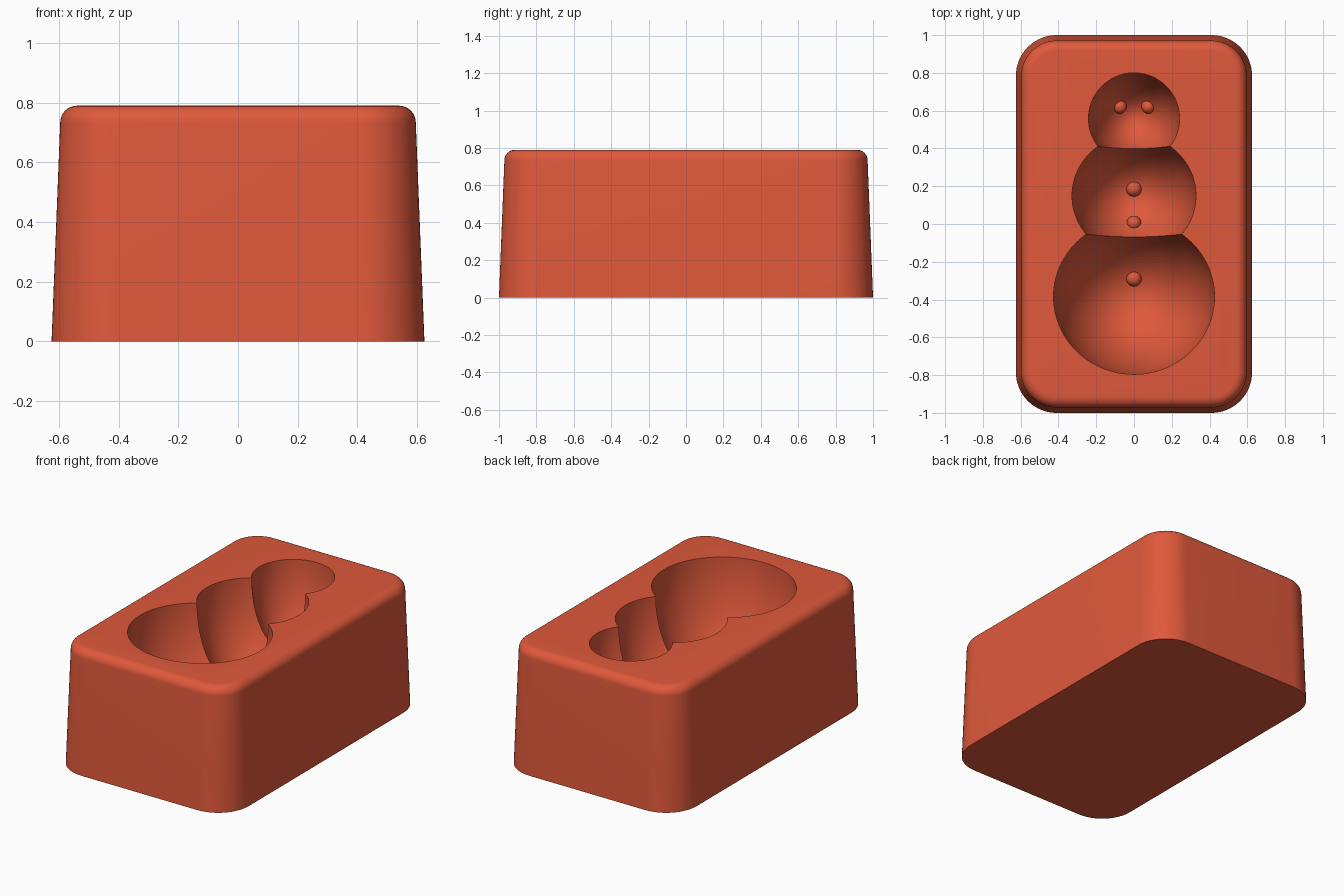
import bpy, bmesh, math

old = bpy.data.objects.get("Cube")
if old:
    bpy.data.objects.remove(old, do_unlink=True)

TOP = 0.79
red = bpy.data.materials.new("brick_red")
red.use_nodes = True
colour = (0.74, 0.10, 0.044, 1)
red.diffuse_color = colour
red.node_tree.nodes["Principled BSDF"].inputs["Base Color"].default_value = colour

# Cavities: name, centre y, half sizes in x, y and depth
CAVITIES = {
    "base": (-0.385, 0.426, 0.411, 0.70),
    "body": (0.15, 0.328, 0.32, 0.61),
    "head": (0.559, 0.241, 0.241, 0.51),
}


def finish(bm, name):
    bmesh.ops.recalc_face_normals(bm, faces=bm.faces)
    mesh = bpy.data.meshes.new(name)
    bm.to_mesh(mesh)
    bm.free()
    mesh.materials.append(red)
    obj = bpy.data.objects.new(name, mesh)
    bpy.context.collection.objects.link(obj)
    return obj


def activate(obj):
    bpy.ops.object.select_all(action="DESELECT")
    obj.select_set(True)
    bpy.context.view_layer.objects.active = obj


def ellipsoid(name, centre, size, segments, rings):
    bm = bmesh.new()
    bmesh.ops.create_uvsphere(bm, u_segments=segments, v_segments=rings, radius=1)
    bmesh.ops.scale(bm, vec=size, verts=bm.verts)
    bmesh.ops.translate(bm, vec=centre, verts=bm.verts)
    return finish(bm, name)


def rounded_ring(bm, inset, z, steps=16):
    """Rounded rectangle of vertices, shrunk by inset."""
    radius = 0.215 - inset
    cx, cy = 0.625 - 0.215, 1 - 0.215
    ring = []
    for quarter, (sx, sy) in enumerate([(1, 1), (-1, 1), (-1, -1), (1, -1)]):
        for i in range(steps + 1):
            a = (quarter + i / steps) * math.pi / 2
            ring.append(bm.verts.new((sx * cx + radius * math.cos(a),
                                      sy * cy + radius * math.sin(a), z)))
    return ring


# Tapered block with a rounded top edge
bm = bmesh.new()
fillet, wall = 0.056, 0.029
levels = [(0, 0)]
for i in range(9):
    a = i / 8 * math.pi / 2
    levels.append((wall + fillet * (1 - math.cos(a)), TOP - fillet * (1 - math.sin(a))))
rings = [rounded_ring(bm, inset, z) for inset, z in levels]
bm.faces.new(rings[0])
bm.faces.new(rings[-1])
for low, high in zip(rings, rings[1:]):
    for i in range(len(low)):
        j = (i + 1) % len(low)
        bm.faces.new((low[i], low[j], high[j], high[i]))
block = finish(bm, "mould_block")

# Three overlapping bowls carved from the top
for name, (y, rx, ry, depth) in CAVITIES.items():
    cutter = ellipsoid(name + "_cutter", (0, y, TOP), (rx, ry, depth), 96, 49)
    cutter.hide_render = True
    activate(block)
    cut = block.modifiers.new(name + "_cavity", "BOOLEAN")
    cut.operation = "DIFFERENCE"
    cut.solver = "EXACT"
    cut.object = cutter
    bpy.ops.object.modifier_apply(modifier=cut.name)
    bpy.data.objects.remove(cutter, do_unlink=True)
activate(block)
bpy.ops.object.shade_smooth_by_angle(angle=math.radians(30))

# Round studs on the cavity floors: eyes and buttons
STUDS = [
    ("left_eye", "head", 0.075, 0.62, 0.036),
    ("right_eye", "head", -0.075, 0.62, 0.036),
    ("upper_button", "body", 0, 0.185, 0.04),
    ("middle_button", "body", 0, 0.005, 0.038),
    ("lower_button", "base", 0, -0.29, 0.04),
]
for name, cavity, x, y, r in STUDS:
    cy, rx, ry, depth = CAVITIES[cavity]
    drop = depth * math.sqrt(1 - (x / rx) ** 2 - ((y - cy) / ry) ** 2)
    stud = ellipsoid(name, (x, y, TOP - drop), (r, r, r), 32, 16)
    activate(stud)
    bpy.ops.object.shade_smooth_by_angle(angle=math.radians(30))
